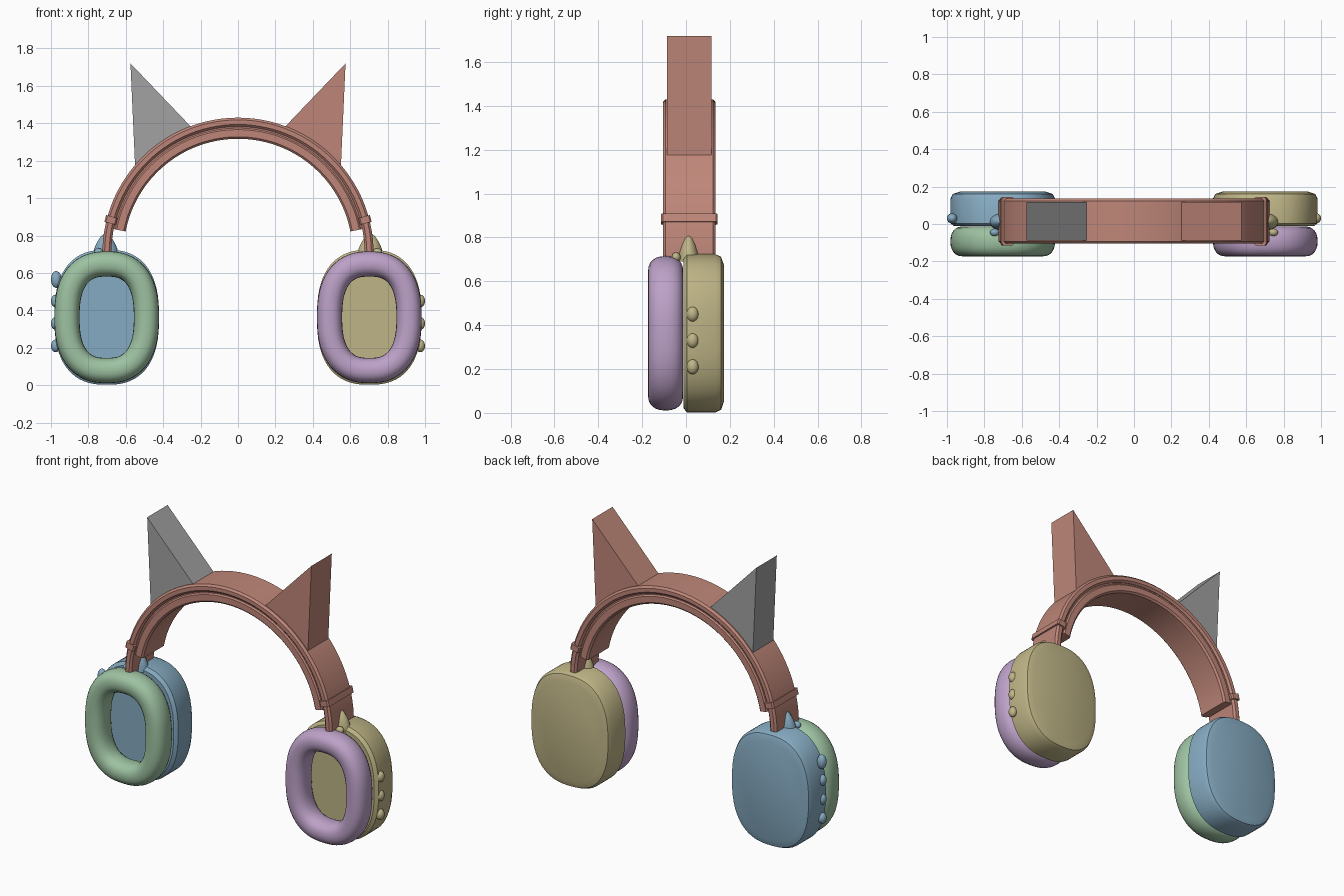
import bpy
import bmesh
from math import sin, cos, pi, radians, copysign
from mathutils import Vector

if "Cube" in bpy.data.objects:
    bpy.data.objects.remove(bpy.data.objects["Cube"], do_unlink=True)


def material(name, rgb):
    mat = bpy.data.materials.new(name)
    mat.use_nodes = True
    color = (*rgb, 1)
    mat.diffuse_color = color
    mat.node_tree.nodes["Principled BSDF"].inputs["Base Color"].default_value = color
    return mat


BROWN = material("dusty_brown", (0.52, 0.24, 0.19))
GREY = material("plain_grey", (0.36, 0.36, 0.36))
BLUE = material("soft_blue", (0.24, 0.41, 0.54))
TAN = material("sand", (0.52, 0.46, 0.24))
GREEN = material("sage_green", (0.34, 0.54, 0.36))
PURPLE = material("lilac", (0.51, 0.36, 0.58))

CUP_X, CUP_Z = 0.702, 0.363
ARC_Z = 0.705


def finish(name, bm, mat, smooth=True):
    bmesh.ops.recalc_face_normals(bm, faces=bm.faces)
    mesh = bpy.data.meshes.new(name)
    bm.to_mesh(mesh)
    bm.free()
    mesh.materials.append(mat)
    obj = bpy.data.objects.new(name, mesh)
    bpy.context.collection.objects.link(obj)
    if smooth:
        bpy.ops.object.select_all(action='DESELECT')
        obj.select_set(True)
        bpy.context.view_layer.objects.active = obj
        bpy.ops.object.shade_smooth_by_angle(angle=radians(30))
    return obj


def loft(name, rings, mat, loop=False, smooth=True):
    """Skin a series of closed rings; cap the ends unless they loop."""
    bm = bmesh.new()
    rows = [[bm.verts.new(p) for p in ring] for ring in rings]
    pairs = list(zip(rows, rows[1:]))
    if loop:
        pairs.append((rows[-1], rows[0]))
    for a, b in pairs:
        for i in range(len(a)):
            j = (i + 1) % len(a)
            bm.faces.new((a[i], a[j], b[j], b[i]))
    if not loop:
        bm.faces.new(rows[0])
        bm.faces.new(rows[-1])
    return finish(name, bm, mat, smooth)


def squircle(a, b, t, n=2.5):
    """Point and outward normal on a rounded oval."""
    c, s = cos(t), sin(t)
    p = Vector((copysign(abs(c) ** (2 / n), c), copysign(abs(s) ** (2 / n), s)))
    normal = Vector((copysign(abs(p.x) ** (n - 1), c) / a,
                     copysign(abs(p.y) ** (n - 1), s) / b)).normalized()
    return Vector((p.x * a, p.y * b)), normal


def oval_ring(side, a, b, offset, y, steps=64):
    ring = []
    for i in range(steps):
        p, n = squircle(a, b, 2 * pi * (i + 0.5) / steps)
        p = p + n * offset
        ring.append((side * CUP_X + p.x, y, CUP_Z + p.y))
    return ring


def arc_band(name, r0, r1, y0, y1, start, end, bevel, mat, steps=56):
    """Sweep a chamfered rectangle round the head arc (degrees)."""
    section = [(r0 + bevel, y0), (r1 - bevel, y0), (r1, y0 + bevel), (r1, y1 - bevel),
               (r1 - bevel, y1), (r0 + bevel, y1), (r0, y1 - bevel), (r0, y0 + bevel)]
    rings = []
    for i in range(steps + 1):
        t = radians(start + (end - start) * i / steps)
        rings.append([(r * cos(t), y, ARC_Z + r * sin(t)) for r, y in section])
    return loft(name, rings, mat)


def ellipsoid(name, center, size, mat):
    bm = bmesh.new()
    bmesh.ops.create_uvsphere(bm, u_segments=20, v_segments=12, radius=1)
    bmesh.ops.scale(bm, vec=size, verts=bm.verts)
    bmesh.ops.translate(bm, vec=center, verts=bm.verts)
    return finish(name, bm, mat)


# Headband: outer strap, inner pad and a clip near each end
arc_band("headband_outer", 0.677, 0.725, -0.105, 0.135, 0, 180, 0.012, BROWN)
arc_band("headband_inner_pad", 0.612, 0.672, -0.098, 0.128, 11, 169, 0.011, BROWN)
arc_band("headband_core", 0.66, 0.69, -0.09, 0.12, 11, 169, 0.004, BROWN)
for label, mid in (("left", 14.7), ("right", 165.3)):
    arc_band(label + "_clip", 0.67, 0.734, -0.114, 0.144, mid - 1.5, mid + 1.5, 0.008, BROWN, 2)

for label, side, shell, pad, ear, buttons in (
        ("left", 1, TAN, PURPLE, BROWN, (0.45, 0.33, 0.21)),
        ("right", -1, BLUE, GREEN, GREY, (0.565, 0.45, 0.33, 0.21))):
    # Ear cup shell, from its front face to the chamfered back panel
    profile = ((-0.012, -0.02), (0.004, 0), (0.135, 0), (0.16, -0.012), (0.173, -0.05))
    loft(label + "_ear_cup",
         [oval_ring(side, 0.28, 0.361, off, y) for y, off in profile], shell)

    # Ring cushion
    tube = [squircle(0.0675, 0.08, 2 * pi * i / 24, 2.3)[0] for i in range(24)]
    loft(label + "_cushion",
         [oval_ring(side, 0.2125, 0.285, p.x, -0.093 + p.y) for p in tube], pad, loop=True)

    # Bullet-shaped stud and small bump on top of the cup
    stud = ((0.066, 0.69), (0.062, 0.73), (0.046, 0.765), (0.025, 0.797), (0.006, 0.81))
    loft(label + "_stud",
         [[(side * 0.707 + r * cos(pi * i / 12), 0.012 + 0.7 * r * sin(pi * i / 12), z)
           for i in range(24)] for r, z in stud], shell)
    ellipsoid(label + "_stud_bump", (side * 0.745, -0.045, 0.71), (0.025, 0.02, 0.022), shell)

    # Side buttons
    for k, z in enumerate(buttons):
        tall = 0.045 if z > 0.5 else 0.034
        x = 0.975 if z < 0.5 else 0.972
        ellipsoid(f"{label}_button_{k + 1}", (side * x, 0.03, z), (1 - x, 0.027, tall), shell)

    # Pointed ear, a flat-sided triangular prism
    outline = ((0.575, 1.72), (0.25, 1.38), (0.55, 1.165))
    loft(label + "_pointed_ear",
         [[(side * x, y, z) for x, z in outline] for y in (-0.087, 0.117)], ear, smooth=False)
